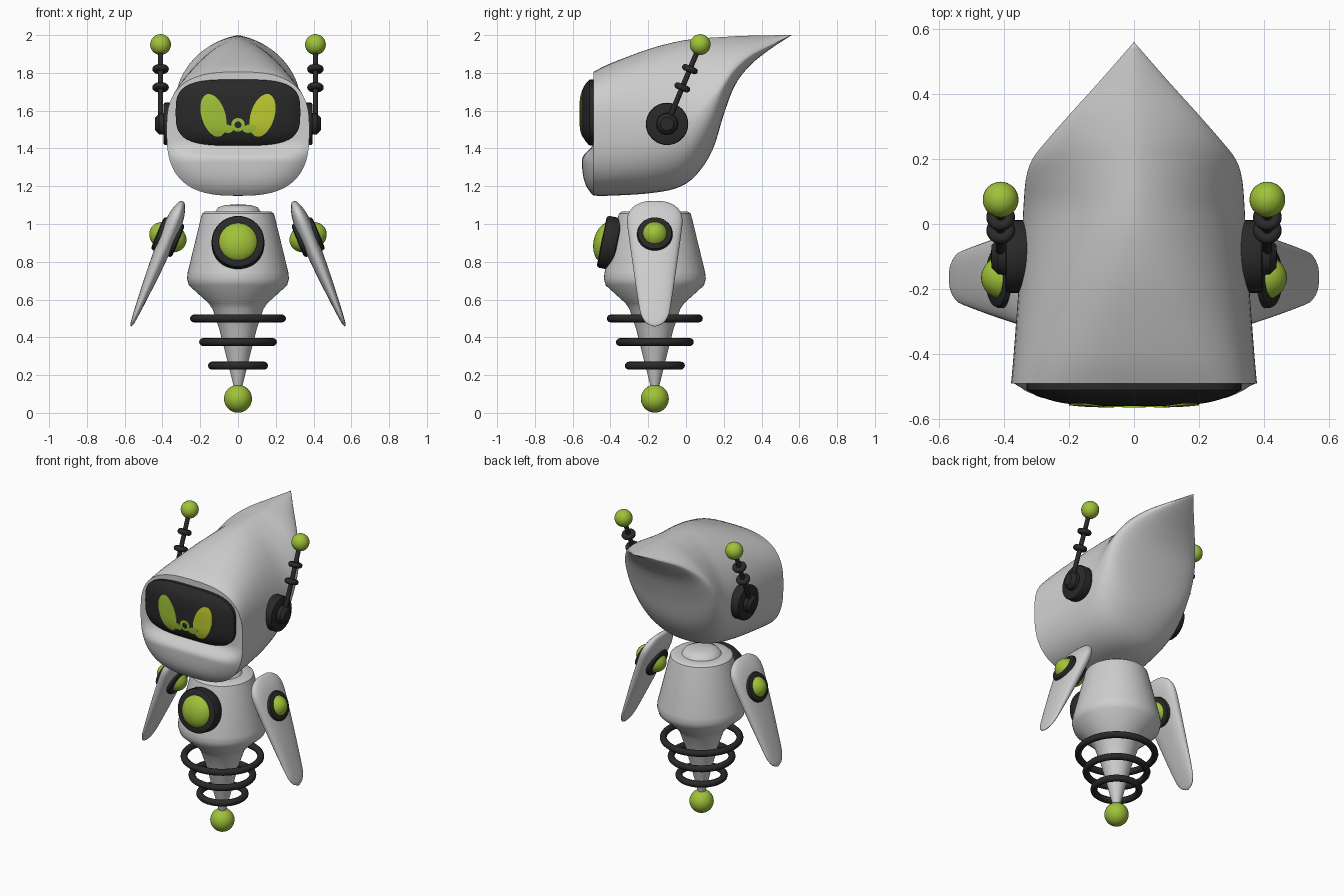
import bpy, bmesh
from math import sin, cos, pi, tau, radians, copysign
from mathutils import Vector, Matrix

cube = bpy.data.objects.get("Cube")
if cube:
    bpy.data.objects.remove(cube, do_unlink=True)


def material(name, rgb):
    m = bpy.data.materials.new(name)
    m.use_nodes = True
    m.diffuse_color = (*rgb, 1)
    m.node_tree.nodes["Principled BSDF"].inputs["Base Color"].default_value = (*rgb, 1)
    return m


WHITE = material("light_grey_shell", (0.62, 0.62, 0.62))
DARK = material("charcoal", (0.022, 0.022, 0.022))
GREEN = material("lime_green", (0.35, 0.54, 0.04))
YELLOW = material("yellow_green", (0.52, 0.6, 0.03))


def loft(name, rings, mat, matrix=Matrix()):
    """Skin a list of closed rings; collapsed rings become poles."""
    bm = bmesh.new()
    loops = [[bm.verts.new(matrix @ Vector(p)) for p in ring] for ring in rings]
    n = len(loops[0])
    for a, b in zip(loops, loops[1:]):
        for i in range(n):
            j = (i + 1) % n
            bm.faces.new((a[i], a[j], b[j], b[i]))
    bmesh.ops.remove_doubles(bm, verts=bm.verts, dist=0.00005)
    bmesh.ops.recalc_face_normals(bm, faces=bm.faces)
    me = bpy.data.meshes.new(name)
    bm.to_mesh(me)
    bm.free()
    me.materials.append(mat)
    me.shade_smooth()
    me.set_sharp_from_angle(angle=radians(38))
    ob = bpy.data.objects.new(name, me)
    bpy.context.collection.objects.link(ob)
    return ob


def placed(location, axis=(0, 0, 1)):
    """Matrix that moves to a location and turns local z to an axis."""
    turn = Vector(axis).to_track_quat('Z', 'Y').to_matrix().to_4x4()
    return Matrix.Translation(location) @ turn


def revolve(name, profile, mat, matrix, n=40):
    rings = [[(r * cos(tau * i / n), r * sin(tau * i / n), z) for i in range(n)]
             for r, z in profile]
    return loft(name, rings, mat, matrix)


def ellipsoid(name, r, h, mat, matrix):
    prof = [(r * sin(pi * i / 16), h * cos(pi * i / 16)) for i in range(17)]
    return revolve(name, prof, mat, matrix, 32)


def disc(name, r, h, mat, matrix, bevel=0.015):
    b = bevel
    prof = [(0, -h), (r - b, -h), (r - b * 0.3, b * 0.3 - h), (r, b - h)]
    prof += [(p, -z) for p, z in reversed(prof)]
    return revolve(name, prof, mat, matrix)


def torus(name, r, tube, mat, matrix):
    prof = [(r + tube * cos(tau * i / 12), tube * sin(tau * i / 12)) for i in range(13)]
    return revolve(name, prof, mat, matrix)


def smooth_rows(rows, k):
    """Spline through rows of numbers, k steps between each pair."""
    out = []
    for i in range(len(rows) - 1):
        p = [rows[max(0, min(len(rows) - 1, i + d))] for d in (-1, 0, 1, 2)]
        for s in range(k):
            t = s / k
            out.append([b + 0.5 * t * (c - a + t * (2*a - 5*b + 4*c - d + t * (3*b - 3*c + d - a)))
                        for a, b, c, d in zip(*p)])
    return out + [list(rows[-1])]


def rounded(n, power_up, power_down):
    """Unit rounded outline, with its own squareness above and below."""
    pts = []
    for i in range(n):
        c, s = cos(tau * i / n), sin(tau * i / n)
        e = 2 / (power_up if s >= 0 else power_down)
        pts.append((copysign(abs(c) ** e, c), copysign(abs(s) ** e, s)))
    return pts


# Head: sections from face to back spike (y, half width, top, side, bottom)
HEAD = [(-0.49, .378, 1.805, 1.5, 1.15), (-0.4, .37, 1.85, 1.5, 1.15),
        (-0.2, .355, 1.925, 1.5, 1.162), (-0.05, .345, 1.965, 1.52, 1.19),
        (.05, .34, 1.98, 1.56, 1.255), (.14, .332, 1.987, 1.66, 1.39),
        (.2, .312, 1.99, 1.74, 1.58), (.26, .265, 1.994, 1.82, 1.735),
        (.34, .195, 1.997, 1.89, 1.84), (.445, .1, 1.999, 1.945, 1.925),
        (.56, 0, 2, 2, 2)]


def head_ring(y, w, top, side, bottom):
    t = max(0, min(1, (0.2 - y) / 0.69))
    return [(x * w, y, side + z * (top - side if z > 0 else side - bottom))
            for x, z in rounded(72, 1.5 + 1.3 * t ** 1.4, 2 + 0.8 * t)]


def face_point(p, s):
    """Front cap point at ring scale s, with the chin pushed forward."""
    z = 1.5 + (p[2] - 1.5) * s
    t = max(0, min(1, (1.43 - z) / 0.09))
    bump = 0.062 * t * t * (3 - 2 * t) * (1 - s ** 6)
    return (p[0] * s, p[1] - bump, z)


shell = [head_ring(*row) for row in smooth_rows(HEAD, 4)]
cap = [[face_point(p, i / 28) for p in shell[0]] for i in range(28)]
loft("head_shell", cap + shell, WHITE)

# Visor: domed rounded panel
VW, VH, VZ, VP = 0.33, 0.175, 1.59, 3.4


def visor_y(x, z):
    s = (abs(x / VW) ** VP + abs((z - VZ) / VH) ** VP) ** (1 / VP)
    return -0.51 - 0.05 * (1 - min(1, s) ** 4)


outline = rounded(64, VP, VP)
scales = [1 - (i / 14) ** 1.5 for i in range(15)]
visor = [[(x * VW, -0.46, VZ + z * VH) for x, z in outline]]
for s in scales:
    visor.append([(x * VW * s, visor_y(x * VW * s, VZ + z * VH * s), VZ + z * VH * s)
                  for x, z in outline])
loft("visor", visor, DARK)


def plate(name, cx, cz, rx, rz, tilt, mat, inner=0):
    """Thin oval plate that follows the visor surface."""
    def ring(s, lift):
        pts = []
        for i in range(32):
            a, b = rx * s * cos(tau * i / 32), rz * s * sin(tau * i / 32)
            x = cx + a * cos(tilt) + b * sin(tilt)
            z = cz - a * sin(tilt) + b * cos(tilt)
            pts.append((x, visor_y(x, z) - lift, z))
        return pts
    steps = [inner + (1 - inner) * i / 5 for i in range(6)]
    rings = [ring(s, -0.002) for s in steps] + [ring(s, 0.004) for s in reversed(steps)]
    if inner:
        rings.append(rings[0])
    loft(name, rings, mat)


plate("nose_ring", 0, 1.525, 0.036, 0.036, 0, GREEN, 0.5)

# Body: turned shell with neck dome and tapering tail
BY = -0.165
BODY = [(0, 1.105), (.07, 1.1), (.105, 1.088), (.12, 1.065), (.175, 1.066), (.19, 1.055),
        (.197, 1.03), (.266, .745), (.27, .71), (.26, .675), (.155, .58), (.135, .55),
        (.098, .44), (.02, .13), (0, .13)]
revolve("body", BODY, WHITE, Matrix.Translation((0, BY, 0)), 56)
ellipsoid("tail_ball", 0.074, 0.074, GREEN, placed((0, BY, 0.075)))
for label, z, r in (("upper", .5, .233), ("middle", .375, .185), ("lower", .25, .138)):
    torus(label + "_tail_ring", r, 0.021, DARK, placed((0, BY, z)))

# Chest lamp
tilt = Vector((0, -cos(0.2), sin(0.2)))
disc("chest_bezel", 0.14, 0.042, DARK, placed((0, -0.405, 0.9), tilt))
ellipsoid("chest_lamp", 0.112, 0.075, GREEN, placed((0, -0.415, 0.9), tilt))

# Arm stations: distance down the arm, half width, half thickness
ARM = [(0, 0, 0), (.003, .055, .012), (.025, .105, .024), (.06, .135, .036), (.11, .147, .044),
       (.2, .138, .045), (.4, .112, .036), (.6, .084, .02), (.66, .07, .014),
       (.7, .042, .009), (.718, 0, 0)]

for sx, side in ((1, "left"), (-1, "right")):
    # Eyes and nose wings
    plate(side + "_eye", sx * 0.13, 1.575, 0.063, 0.117, sx * 0.3,
          YELLOW if sx > 0 else GREEN)
    plate(side + "_nose_wing", sx * 0.06, 1.505, 0.036, 0.022, sx * -0.2, GREEN)

    # Arm blade and shoulder lamp
    down = Vector((sx * 0.382, 0, -0.924))
    out = Vector((sx * 0.924, 0, 0.382))
    top = Vector((sx * 0.293, BY, 1.12))
    rings = [[top + down * u + Vector((0, a * w, 0)) + out * (b * t)
              for a, b in rounded(40, 2.4, 2.4)] for u, w, t in smooth_rows(ARM, 2)]
    loft(side + "_arm", rings, WHITE)
    hub = placed(top + down * 0.205, out)
    disc(side + "_shoulder_bezel", 0.094, 0.06, DARK, hub)
    ellipsoid(side + "_shoulder_lamp", 0.078, 0.102, GREEN, hub)

    # Ear and antenna
    axis = (sx, 0, 0)
    disc(side + "_ear", 0.112, 0.035, DARK, placed((sx * 0.36, -0.1, 1.53), axis), 0.01)
    revolve(side + "_ear_knob", [(0, 0), (.058, 0), (.055, .03), (.035, .05), (0, .052)],
            DARK, placed((sx * 0.388, -0.1, 1.53), axis))
    foot, tip = Vector((sx * 0.41, -0.1, 1.53)), Vector((sx * 0.41, 0.075, 1.95))
    rod = tip - foot
    disc(side + "_antenna_rod", 0.014, rod.length / 2, DARK, placed((foot + tip) / 2, rod), 0.002)
    for label, f in (("lower", 0.46), ("upper", 0.69)):
        torus(f"{side}_{label}_antenna_ring", 0.027, 0.017, DARK, placed(foot + rod * f, rod))
    ellipsoid(side + "_antenna_ball", 0.055, 0.055, GREEN, placed(tip))
